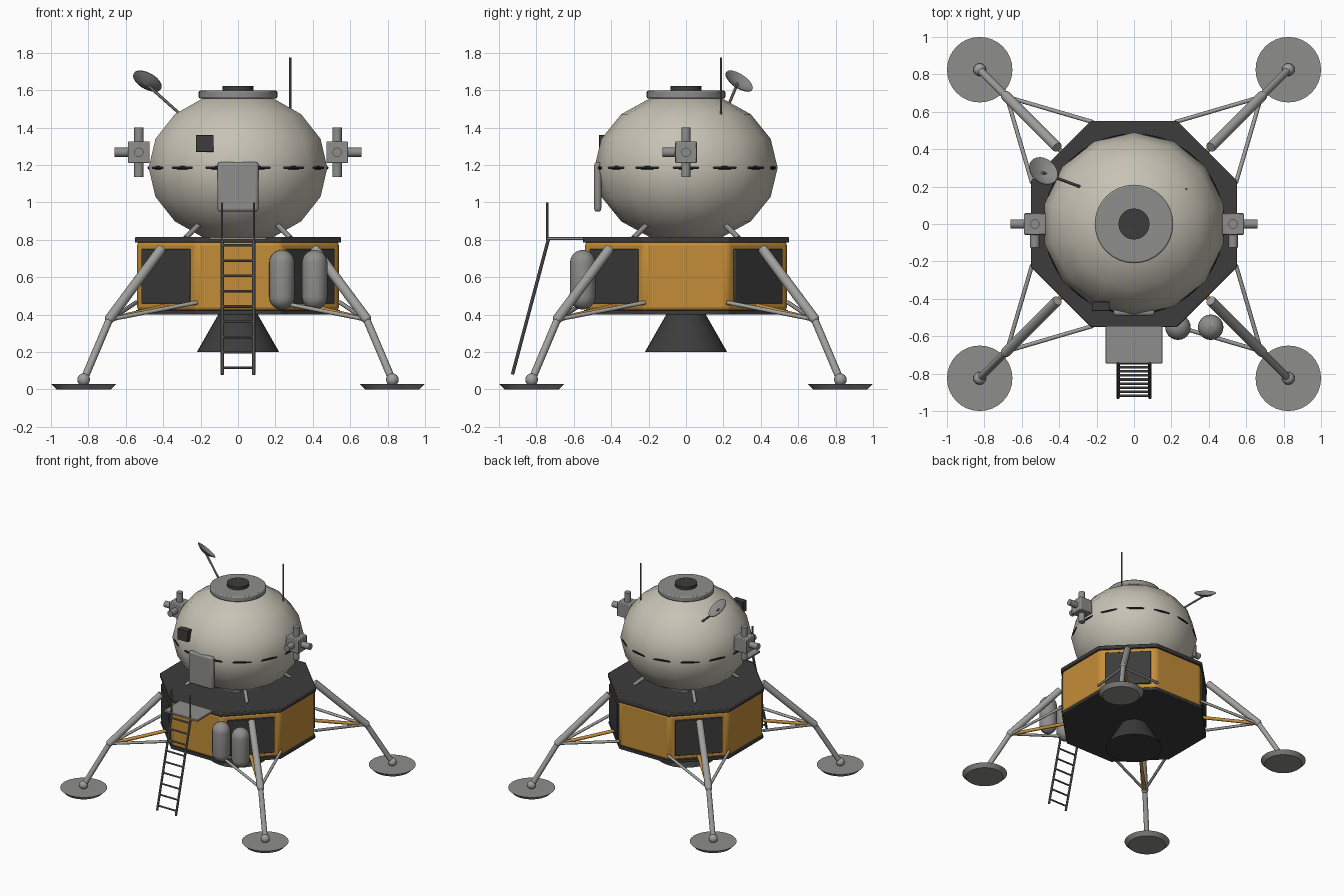
import bpy, math
from mathutils import Vector

cube = bpy.data.objects.get("Cube")
if cube:
    bpy.data.objects.remove(cube, do_unlink=True)


def material(name, r, g, b):
    m = bpy.data.materials.new(name)
    m.use_nodes = True
    m.diffuse_color = (r, g, b, 1)
    m.node_tree.nodes["Principled BSDF"].inputs["Base Color"].default_value = (r, g, b, 1)
    return m


CREAM = material("cabin cream", 0.57, 0.54, 0.46)
GOLD = material("gold foil", 0.55, 0.27, 0.04)
DARK = material("dark panel", 0.045, 0.045, 0.046)
BLACK = material("seam black", 0.02, 0.02, 0.022)
GREY = material("metal grey", 0.27, 0.27, 0.26)
LIGHT = material("leg grey", 0.35, 0.35, 0.34)
STEEL = material("ladder steel", 0.14, 0.14, 0.14)


def finish(name, mat, bevel=0, angle=35, segments=2):
    o = bpy.context.object
    o.name = name
    o.data.materials.append(mat)
    bpy.ops.object.transform_apply(location=False, rotation=False, scale=True)
    if bevel:
        b = o.modifiers.new("bevel", "BEVEL")
        b.width, b.segments = bevel, segments
        b.limit_method = "ANGLE"
    bpy.ops.object.shade_smooth_by_angle(angle=math.radians(angle))
    return o


def box(name, mat, loc, size, bevel=0, turn=0, segments=2):
    bpy.ops.mesh.primitive_cube_add(size=1, location=loc, rotation=(0, 0, turn))
    bpy.context.object.scale = size
    return finish(name, mat, bevel, segments=segments)


def cone(name, mat, r1, r2, z1, z2, xy=(0, 0), sides=32, turn=0, bevel=0):
    bpy.ops.mesh.primitive_cone_add(vertices=sides, radius1=r1, radius2=r2, depth=z2 - z1,
                                    location=(*xy, (z1 + z2) / 2), rotation=(0, 0, turn))
    return finish(name, mat, bevel)


def rod(name, mat, a, b, r, sides=12):
    a, b = Vector(a), Vector(b)
    d = b - a
    bpy.ops.mesh.primitive_cylinder_add(vertices=sides, radius=r, depth=d.length, location=(a + b) / 2,
                                        rotation=d.to_track_quat("Z", "Y").to_euler())
    return finish(name, mat)


def ball(name, mat, loc, size, segs=16, rings=8):
    bpy.ops.mesh.primitive_uv_sphere_add(segments=segs, ring_count=rings, location=loc)
    bpy.context.object.scale = size
    return finish(name, mat, angle=60)


def lathe(name, mat, profile, sides=24):
    # spins (radius, height) points about z
    verts = [(r * math.cos(t), r * math.sin(t), z) for r, z in profile
             for t in (math.tau * i / sides for i in range(sides))]
    faces = [(k * sides + i, k * sides + (i + 1) % sides, (k + 1) * sides + (i + 1) % sides, (k + 1) * sides + i)
             for k in range(len(profile) - 1) for i in range(sides)]
    mesh = bpy.data.meshes.new(name)
    mesh.from_pydata(verts, [], faces)
    o = bpy.data.objects.new(name, mesh)
    bpy.context.collection.objects.link(o)
    bpy.ops.object.select_all(action="DESELECT")
    o.select_set(True)
    bpy.context.view_layer.objects.active = o
    return finish(name, mat)


# Octagonal descent stage
EIGHTH = math.pi / 8
corner = 1 / math.cos(EIGHTH)
for name, mat, flat, z1, z2, bev in (("descent_body", GOLD, 0.54, 0.42, 0.79, 0.02),
                                     ("top_deck", DARK, 0.552, 0.785, 0.815, 0.006),
                                     ("bottom_plate", DARK, 0.545, 0.4, 0.425, 0.004)):
    cone(name, mat, flat * corner, flat * corner, z1, z2, sides=8, turn=EIGHTH, bevel=bev)
for k in range(4):
    t = math.pi / 4 + k * math.pi / 2
    box("side_panel", DARK, (0.54 * math.cos(t), 0.54 * math.sin(t), 0.605), (0.025, 0.36, 0.29), 0.004, t)

# Engine bell
cone("engine_bell", DARK, 0.22, 0.1, 0.2, 0.41)

# Landing legs
for sx in (-1, 1):
    for sy in (-1, 1):
        def at(x, y, z):
            return (sx * x, sy * y, z)
        knee = at(0.685, 0.685, 0.38)
        rod("upper_leg", LIGHT, at(0.41, 0.41, 0.75), knee, 0.027, 16)
        rod("lower_leg", LIGHT, knee, at(0.825, 0.825, 0.05), 0.02, 16)
        ball("knee_joint", LIGHT, knee, (0.027,) * 3)
        low = at(0.68, 0.68, 0.375)
        rod("side_strut", LIGHT, low, at(0.22, 0.545, 0.465), 0.011)
        rod("side_strut", LIGHT, low, at(0.545, 0.22, 0.465), 0.011)
        rod("gold_strut", GOLD, low, at(0.37, 0.37, 0.45), 0.013)
        ball("ankle_ball", LIGHT, at(0.825, 0.825, 0.052), (0.034,) * 3)
        cone("foot_pad", GREY, 0.145, 0.175, 0, 0.03, at(0.825, 0.825, 0)[:2])
        rod("cabin_strut", GREY, at(0.28, 0.28, 0.81), at(0.17, 0.17, 0.92), 0.014)

# Cabin with seam ring showing between its facets
ball("cabin", CREAM, (0, 0, 1.185), (0.49, 0.49, 0.405), 14, 8)
bpy.ops.mesh.primitive_torus_add(major_radius=0.475, minor_radius=0.009, major_segments=56,
                                 minor_segments=8, location=(0, 0, 1.185))
finish("cabin_seam", BLACK)

# Top hatch
cone("docking_ring", GREY, 0.21, 0.21, 1.555, 1.597, bevel=0.008)
cone("docking_hatch", DARK, 0.083, 0.083, 1.595, 1.622, sides=24)

# Front door and window
door = box("front_door", GREY, (0, -0.472, 1.083), (0.22, 0.038, 0.265), 0.016, segments=3)
box("window", DARK, (-0.178, -0.44, 1.315), (0.095, 0.05, 0.09), 0.003)

# Thruster clusters
for s in (-1, 1):
    c = Vector((s * 0.53, 0, 1.268))
    box("thruster_block", GREY, c, (0.115, 0.115, 0.115), 0.005)
    rod("thruster_vertical", GREY, c - Vector((0, 0, 0.133)), c + Vector((0, 0, 0.133)), 0.025, 16)
    rod("thruster_outer", GREY, c, c + Vector((s * 0.13, 0, 0)), 0.025, 16)
    rod("thruster_front", GREY, c, c - Vector((0, 0.125, 0)), 0.025, 16)

# Whip antenna and dish
rod("whip_antenna", STEEL, (0.28, 0.187, 1.45), (0.28, 0.187, 1.775), 0.006, 8)
hub = Vector((-0.492, 0.275, 1.635))
rod("dish_arm", GREY, (-0.29, 0.2, 1.455), hub, 0.008, 8)
dish = lathe("dish", GREY, [(0.001, -0.012), (0.045, -0.004), (0.084, 0.016),
                            (0.084, 0.02), (0.045, 0.001), (0.001, -0.007)])
dish.location = hub
dish.rotation_euler = Vector((0.42, 0.5, 0.74)).to_track_quat("Z", "Y").to_euler()

# Storage tanks
for x in (0.235, 0.41):
    tank = lathe("tank", GREY, [(max(0.068 * math.cos(a), 0.001), h + 0.068 * math.sin(a))
                                for h, start in ((0.495, -90), (0.678, 0))
                                for a in (math.radians(start + 15 * i) for i in range(7))])
    tank.location = (x, -0.552, 0)

# Porch, handrails and ladder
box("porch", GREY, (0, -0.645, 0.807), (0.305, 0.2, 0.016), 0.003)
top, foot = Vector((0, -0.735, 0.805)), Vector((0, -0.928, 0.08))
for s in (-1, 1):
    side = Vector((s * 0.085, 0, 0))
    rod("ladder_rail", STEEL, top + side, foot + side, 0.009, 8)
    rod("handrail", STEEL, (s * 0.085, -0.742, 0.8), (s * 0.085, -0.742, 1.0), 0.006, 8)
for i in range(9):
    p = foot.lerp(top, (0.036 + i * 0.0818) / 0.725)
    rod("ladder_rung", STEEL, p - side, p + side, 0.007, 8)
